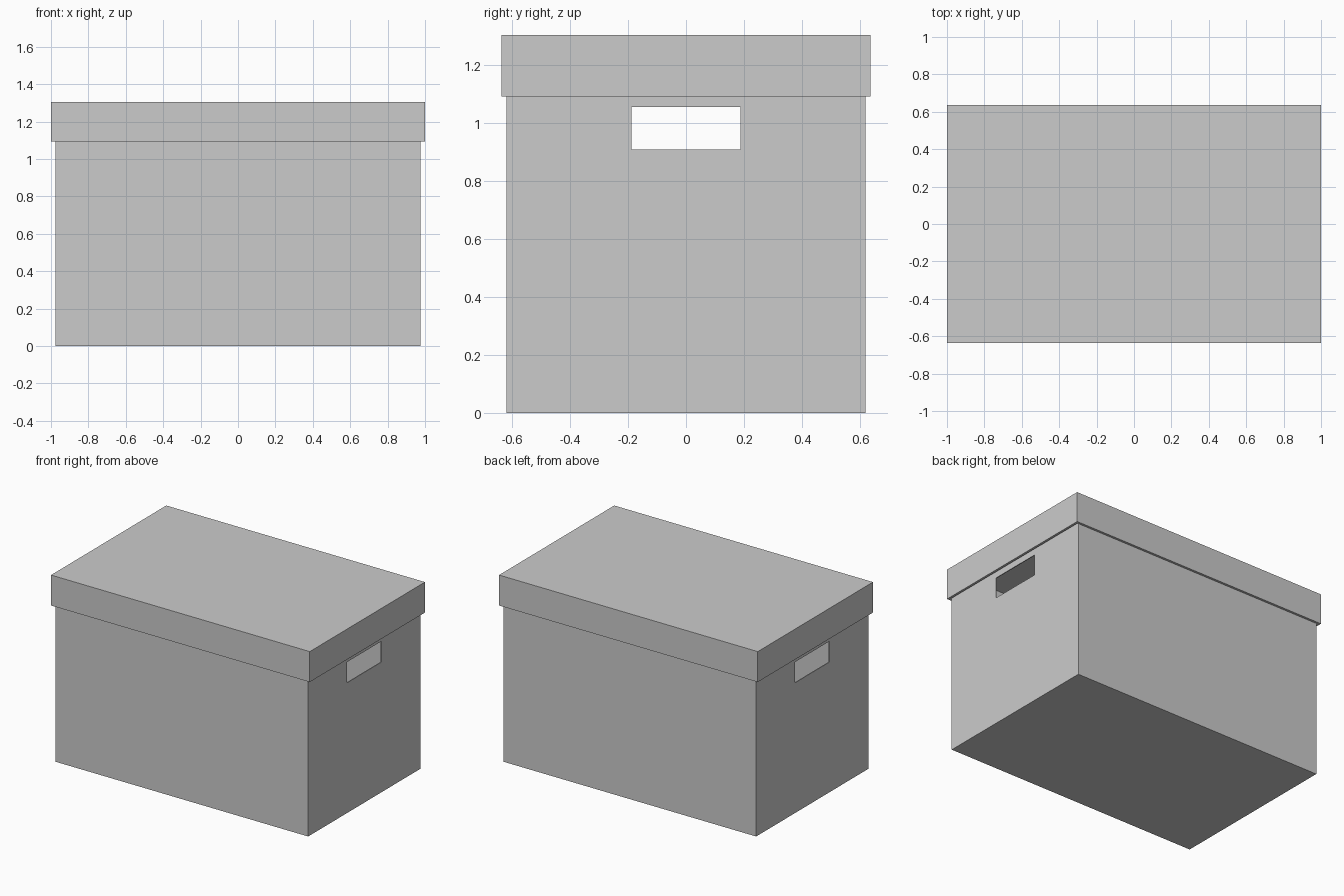
import bpy, bmesh

if "Cube" in bpy.data.objects:
    bpy.data.objects.remove(bpy.data.objects["Cube"])

BODY = (0.976, 0.619)          # half sizes in x, y
LID = (1.0, 0.636)
LID_LOW, TOP = 1.092, 1.305
HOLE = (0.188, 0.91, 1.055)    # half width, bottom, top


def rect(a, b, lo, hi):
    return [(-a, lo), (a, lo), (b, hi), (-b, hi)]


def sheet_object(name, faces, thickness):
    """Join quads into one card sheet, thickened inwards."""
    bm = bmesh.new()
    for f in faces:
        bm.faces.new([bm.verts.new(p) for p in f])
    bmesh.ops.remove_doubles(bm, verts=bm.verts, dist=1e-5)
    # orient every face away from the middle of the box
    for f in bm.faces:
        c = f.calc_center_median()
        axis = max(range(3), key=lambda i: abs(f.normal[i]))
        middle = (0, 0, 0.65)[axis]
        if f.normal[axis] * (c[axis] - middle) < 0:
            f.normal_flip()
        f.normal_update()
    mesh = bpy.data.meshes.new(name)
    bm.normal_update()
    bm.to_mesh(mesh)
    bm.free()
    obj = bpy.data.objects.new(name, mesh)
    bpy.context.collection.objects.link(obj)
    mod = obj.modifiers.new("card_thickness", 'SOLIDIFY')
    mod.thickness = thickness
    mod.offset = -1
    mod.use_even_offset = True
    return obj


def level(half, z):
    x, y = half
    return [(-x, -y, z), (x, -y, z), (x, y, z), (-x, y, z)]


# Box body: bottom, plain front and back, ends with a hand hole
rim = TOP - 0.018
bx, by = BODY
faces = [level(BODY, 0)]
for s in (-1, 1):
    faces.append([(x, s * by, z) for x, z in rect(bx, bx, 0, rim)])
    outer = rect(by, by, 0, rim)
    inner = rect(HOLE[0], HOLE[0], HOLE[1], HOLE[2])
    for i in range(4):
        j = (i + 1) % 4
        ring = (outer[i], outer[j], inner[j], inner[i])
        faces.append([(s * bx, y, z) for y, z in ring])
sheet_object("box_body", faces, 0.006)

# Lid: top panel with a skirt all round
low, high = level(LID, LID_LOW), level(LID, TOP)
faces = [high]
for i in range(4):
    j = (i + 1) % 4
    faces.append([low[i], low[j], high[j], high[i]])
lid = sheet_object("lid", faces, 0.016)
# skirt faces are horizontal-facing and the top faces up, so all point outwards
